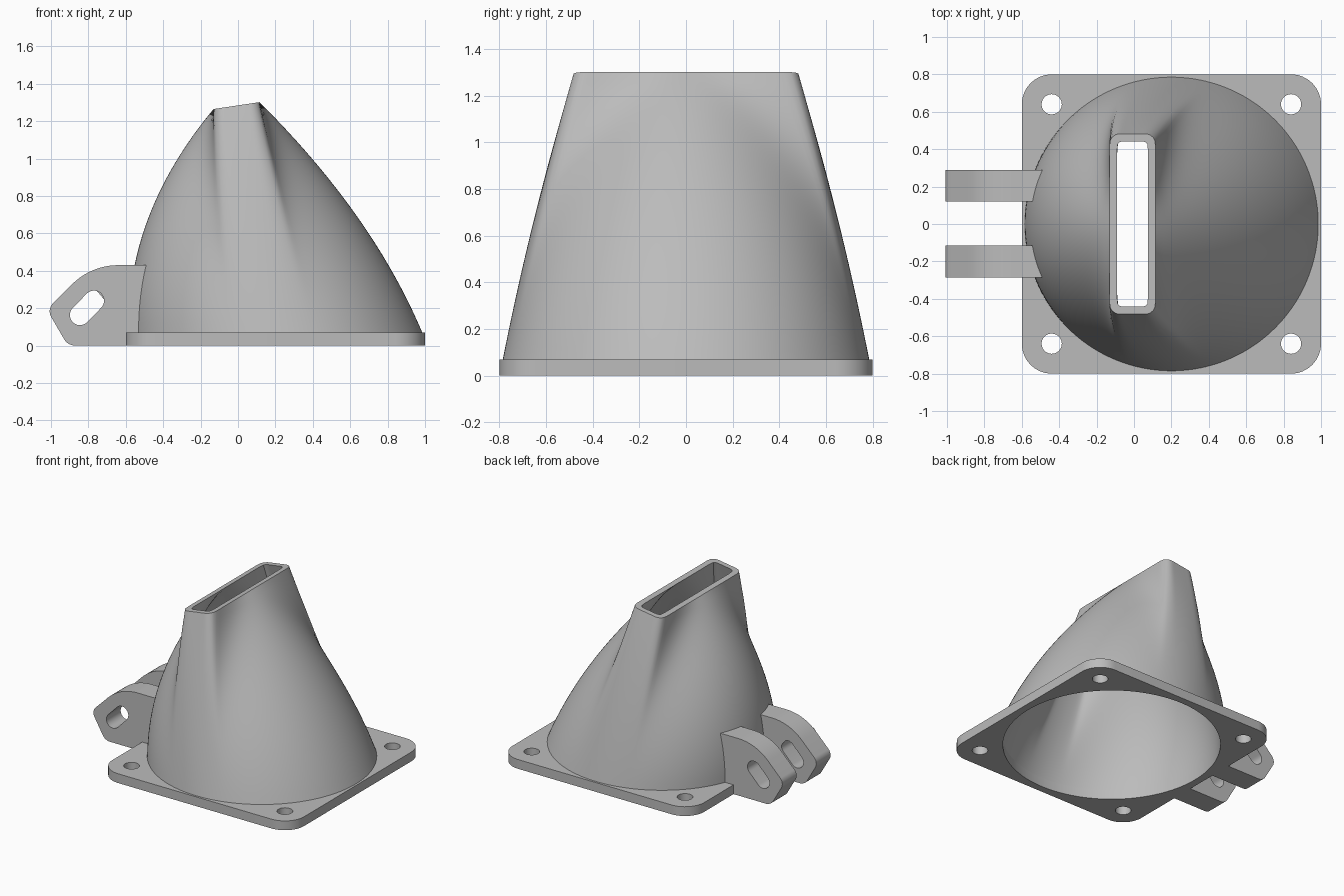
import bpy
import bmesh
from math import sin, cos, tan, pi, sqrt
from mathutils import Vector, Matrix

cube = bpy.data.objects.get("Cube")
if cube:
    bpy.data.objects.remove(cube, do_unlink=True)

GREY = (0.5, 0.5, 0.5, 1)
mat = bpy.data.materials.new("light grey")
mat.use_nodes = True
mat.diffuse_color = GREY
mat.node_tree.nodes["Principled BSDF"].inputs["Base Color"].default_value = GREY

AXIS_X = 0.2        # centre of the round opening
PLATE_TOP = 0.07


def finish(name, bm):
    """Turn a bmesh into a named, smoothly shaded object."""
    bmesh.ops.recalc_face_normals(bm, faces=bm.faces)
    mesh = bpy.data.meshes.new(name)
    bm.to_mesh(mesh)
    bm.free()
    mesh.materials.append(mat)
    obj = bpy.data.objects.new(name, mesh)
    bpy.context.collection.objects.link(obj)
    bpy.ops.object.select_all(action="DESELECT")
    bpy.context.view_layer.objects.active = obj
    obj.select_set(True)
    bpy.ops.object.shade_smooth_by_angle(angle=pi / 6)
    return obj


def circle(x, y, r, n):
    return [(x + r * cos(2 * pi * i / n), y + r * sin(2 * pi * i / n)) for i in range(n)]


def fillet(corners, steps=10):
    """Round each (x, y, radius) corner of a polygon."""
    out = []
    for i, (x, y, r) in enumerate(corners):
        p = Vector((x, y))
        u = (Vector(corners[i - 1][:2]) - p).normalized()
        v = (Vector(corners[(i + 1) % len(corners)][:2]) - p).normalized()
        if r == 0:
            out.append(p)
            continue
        half = u.angle(v) / 2
        c = p + (u + v).normalized() * r / sin(half)
        a, b = p + u * r / tan(half) - c, p + v * r / tan(half) - c
        out += [c + a.lerp(b, k / steps).normalized() * r for k in range(steps + 1)]
    return out


def extruded(loops, thickness):
    """Solid from an outline with holes, centred on its own plane."""
    curve = bpy.data.curves.new("outline", "CURVE")
    curve.dimensions = "2D"
    curve.fill_mode = "BOTH"
    curve.extrude = thickness / 2
    for loop in loops:
        spline = curve.splines.new("POLY")
        spline.points.add(len(loop) - 1)
        for point, co in zip(spline.points, loop):
            point.co = (co[0], co[1], 0, 1)
        spline.use_cyclic_u = True
    temp = bpy.data.objects.new("outline", curve)
    bpy.context.collection.objects.link(temp)
    evaluated = temp.evaluated_get(bpy.context.evaluated_depsgraph_get())
    bm = bmesh.new()
    bm.from_mesh(evaluated.to_mesh())
    evaluated.to_mesh_clear()
    bpy.data.objects.remove(temp)
    bpy.data.curves.remove(curve)
    bmesh.ops.remove_doubles(bm, verts=bm.verts, dist=0.0001)
    return bm


# Mounting plate with bore and four screw holes
corners = [(AXIS_X + 0.8 * sx, 0.8 * sy, 0.16) for sx, sy in ((1, 1), (-1, 1), (-1, -1), (1, -1))]
holes = [circle(AXIS_X + 0.64 * sx, 0.64 * sy, 0.054, 32) for sx in (1, -1) for sy in (1, -1)]
bm = extruded([fillet(corners), circle(AXIS_X, 0, 0.745, 120)] + holes, PLATE_TOP)
bmesh.ops.translate(bm, verts=bm.verts, vec=(0, 0, PLATE_TOP / 2))
finish("mounting_plate", bm)


# Hollow duct lofted from a circle to a narrow rounded slot
def slot_point(a, hx, hy, r):
    """Point where a ray at angle a leaves a rounded rectangle."""
    lo, hi = 0, 1
    for _ in range(30):
        mid = (lo + hi) / 2
        qx, qy = abs(mid * cos(a)) - hx + r, abs(mid * sin(a)) - hy + r
        dist = sqrt(max(qx, 0) ** 2 + max(qy, 0) ** 2) + min(max(qx, qy), 0) - r
        lo, hi = (mid, hi) if dist < 0 else (lo, mid)
    return lo * cos(a), lo * sin(a)


SIDES, STEPS = 240, 24


def duct_rings(bm, inset):
    rings = []
    for k in range(STEPS + 1):
        t = k / STEPS
        ring = []
        for i in range(SIDES):
            a = 2 * pi * i / SIDES
            x, y = slot_point(a, 0.123 - inset, 0.482 - inset, 0.055 - inset * 0.6)
            base = Vector((AXIS_X + (0.785 - inset) * cos(a), (0.785 - inset) * sin(a), PLATE_TOP))
            bulge = Vector((0.06 + (0.66 - inset) * cos(a), (0.66 - inset) * sin(a), 0.7))
            top = Vector((x - 0.008, y, 1.283 + 0.15 * x))
            ring.append(bm.verts.new(base * (1 - t) ** 2 + bulge * 2 * t * (1 - t) + top * t * t))
        rings.append(ring)
    return rings


bm = bmesh.new()
rings = duct_rings(bm, 0) + duct_rings(bm, 0.04)[::-1]
for lower, upper in zip(rings, rings[1:] + rings[:1]):
    for i in range(SIDES):
        j = (i + 1) % SIDES
        bm.faces.new((lower[i], lower[j], upper[j], upper[i]))
finish("duct", bm)

# Pair of slotted hinge lugs, inner ends shaped to the duct wall
outline = fillet([(-0.6, 0, 0), (-0.6, 0.05, 0), (-0.5, 0.05, 0), (-0.5, 0.43, 0),
                  (-0.785, 0.43, 0.35), (-1.022, 0.193, 0.06), (-0.91, 0, 0.07)])
slot = []
for cx, cz, start in ((-0.77, 0.24, -pi / 4), (-0.845, 0.163, 3 * pi / 4)):
    slot += [(cx + 0.054 * cos(start + pi * k / 16), cz + 0.054 * sin(start + pi * k / 16))
             for k in range(17)]
for name, y in (("back_lug", 0.205), ("front_lug", -0.2)):
    bm = extruded([outline, slot], 0.17)
    bmesh.ops.transform(bm, matrix=Matrix.Translation((0, y, 0)) @ Matrix.Rotation(pi / 2, 4, "X"),
                        verts=bm.verts)
    for v in bm.verts:
        if v.co.x > -0.55:
            v.co.x = AXIS_X - sqrt(0.765 ** 2 - v.co.y ** 2) + 0.07 * v.co.z
    finish(name, bm)
